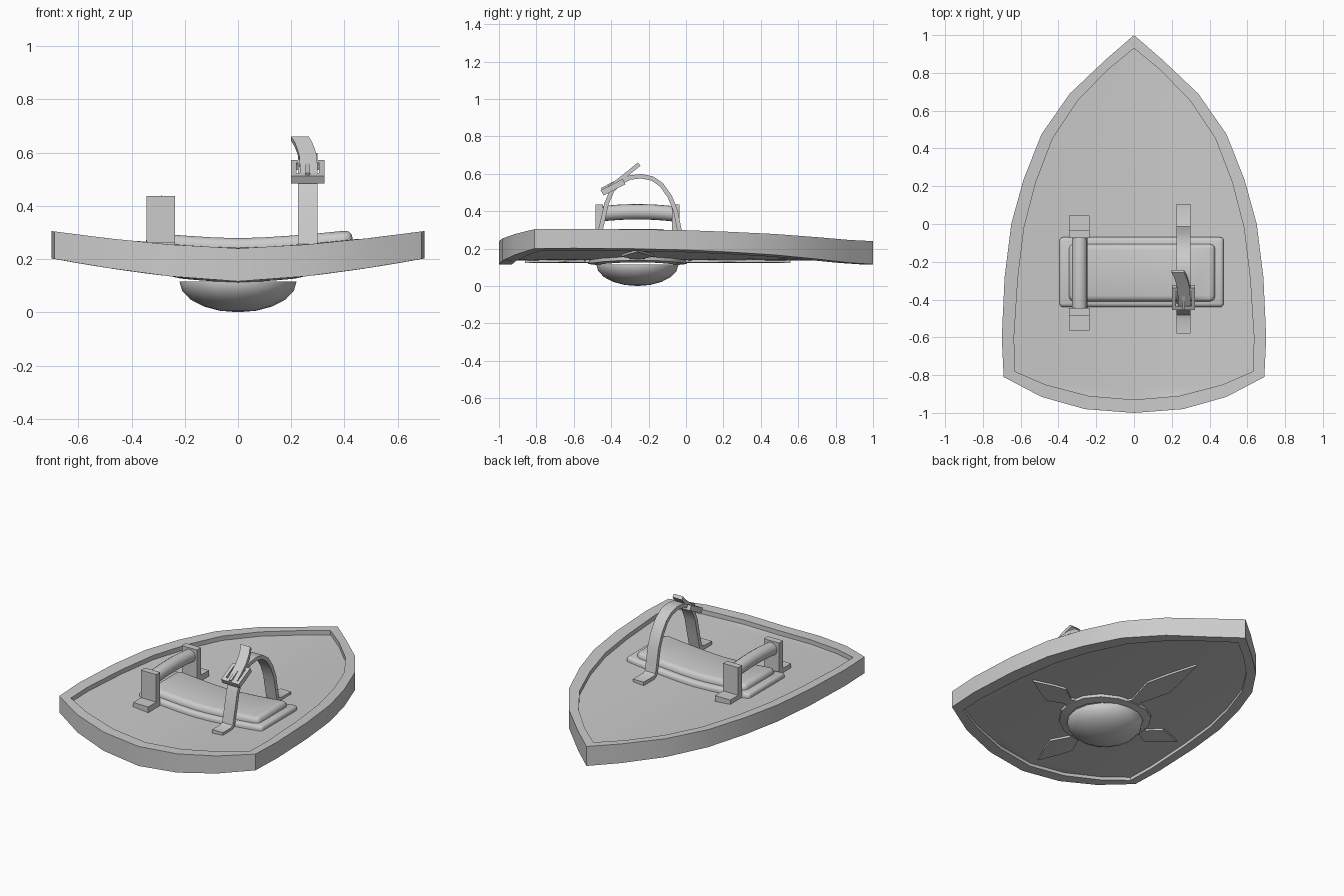
import bpy, bmesh, math
from mathutils import Vector, Matrix

cube = bpy.data.objects.get("Cube")
if cube:
    bpy.data.objects.remove(cube)

grey = bpy.data.materials.new("plain grey")
grey.use_nodes = True
GREY = (0.6, 0.6, 0.6, 1)
grey.diffuse_color = GREY
grey.node_tree.nodes["Principled BSDF"].inputs["Base Color"].default_value = GREY

CY = -0.26  # y of the boss, handle and pad centre


def bend(x, rise):
    return rise * (abs(x) / 0.7) ** 1.5


def top_z(x):
    return 0.24 + bend(x, 0.065)


def low_z(x):
    return 0.116 + bend(x, 0.086)


def finish(name, bm, angle=35):
    bmesh.ops.recalc_face_normals(bm, faces=bm.faces[:])
    mesh = bpy.data.meshes.new(name)
    bm.to_mesh(mesh)
    bm.free()
    mesh.materials.append(grey)
    ob = bpy.data.objects.new(name, mesh)
    bpy.context.collection.objects.link(ob)
    bpy.ops.object.select_all(action='DESELECT')
    ob.select_set(True)
    bpy.context.view_layer.objects.active = ob
    bpy.ops.object.shade_smooth_by_angle(angle=math.radians(angle))
    return ob


def curve_x(bm, rise):
    # slice across x, then lift to follow the curved board
    for i in range(-6, 7):
        bmesh.ops.bisect_plane(bm, geom=bm.verts[:] + bm.edges[:] + bm.faces[:],
                               plane_co=(i * 0.1, 0, 0), plane_no=(1, 0, 0))
    for v in bm.verts:
        v.co.z += bend(v.co.x, rise)


def add_box(bm, x, y, z):
    lo, hi = Vector((x[0], y[0], z[0])), Vector((x[1], y[1], z[1]))
    mat = Matrix.Translation((lo + hi) / 2) @ Matrix.Diagonal((*(hi - lo), 1))
    return bmesh.ops.create_cube(bm, size=1, matrix=mat)["verts"]


def add_prism(bm, pts, offset):
    face = bm.faces.new([bm.verts.new(p) for p in pts])
    ext = bmesh.ops.extrude_face_region(bm, geom=[face], use_keep_orig=True)
    for v in ext["geom"]:
        if isinstance(v, bmesh.types.BMVert):
            v.co += Vector(offset)


def add_band(bm, path, width, thick):
    # flat strap swept along a path of (x, y, z) points, width along x
    rings = []
    for i, p in enumerate(path):
        t = Vector(path[min(i + 1, len(path) - 1)]) - Vector(path[max(i - 1, 0)])
        n = Vector((0, -t.z, t.y)).normalized() * thick / 2
        w = Vector((width / 2, 0, 0))
        c = Vector(p)
        rings.append([bm.verts.new(q) for q in (c - w - n, c + w - n, c + w + n, c - w + n)])
    for a, b in zip(rings, rings[1:]):
        for k in range(4):
            bm.faces.new((a[k], a[k - 1], b[k - 1], b[k]))
    bm.faces.new(rings[0])
    bm.faces.new(rings[-1])


# Board outline, right half from point to foot
outer = [(0, 1), (.15, .87), (.34, .69), (.49, .475), (.585, .235), (.65, 0),
         (.685, -.28), (.7, -.6), (.69, -.81), (.49, -.915), (.26, -.98), (0, -1)]
inner = [(0, .93), (.14, .815), (.3, .65), (.43, .455), (.52, .22), (.582, -.02),
         (.615, -.29), (.635, -.6), (.63, -.78), (.47, -.85), (.24, -.91), (0, -.93)]


def loop(half):
    return half + [(-x, y) for x, y in half[-2:0:-1]]


# Rim
bm = bmesh.new()
rings = [[bm.verts.new((x, y, fz(x))) for x, y in loop(pts)]
         for pts, fz in ((outer, top_z), (inner, top_z), (inner, low_z), (outer, low_z))]
for r in range(4):
    a, b = rings[r], rings[(r + 1) % 4]
    for i in range(len(a)):
        bm.faces.new((a[i - 1], a[i], b[i], b[i - 1]))
finish("shield_rim", bm, 30)

# Curved panel inside the rim, a skin above and one below
bm = bmesh.new()
COLS = 10
for fz, off in ((top_z, -0.028), (low_z, 0.02)):
    rows = []
    for hx, y in inner:
        xs = [hx * (2 * c / COLS - 1) for c in range(COLS + 1)]
        rows.append([bm.verts.new((x, y, fz(x) + off)) for x in xs])
    for a, b in zip(rows, rows[1:]):
        for c in range(COLS):
            bm.faces.new((a[c], a[c + 1], b[c + 1], b[c]))
bmesh.ops.remove_doubles(bm, verts=bm.verts[:], dist=0.0001)
finish("shield_panel", bm)

# Domed boss on the underside
bm = bmesh.new()
bmesh.ops.create_uvsphere(bm, u_segments=16, v_segments=10, radius=1)
bmesh.ops.bisect_plane(bm, geom=bm.verts[:] + bm.edges[:] + bm.faces[:],
                       plane_co=(0, 0, 0.01), plane_no=(0, 0, 1), clear_outer=True)
for v in bm.verts:
    v.co = (v.co.x * 0.22, CY + v.co.y * 0.22, 0.115 + v.co.z * 0.115)
finish("boss_dome", bm)

# Ring around the boss
bm = bmesh.new()
SEG = 16
prof = [(0.265, 0.15), (0.265, 0.118), (0.215, 0.112), (0.215, 0.15)]
rings = [[bm.verts.new((r * math.cos(k * math.tau / SEG), CY + r * math.sin(k * math.tau / SEG), z))
          for k in range(SEG)] for r, z in prof]
for r in range(4):
    a, b = rings[r], rings[(r + 1) % 4]
    for k in range(SEG):
        bm.faces.new((a[k - 1], a[k], b[k], b[k - 1]))
for v in bm.verts:
    v.co.z += bend(v.co.x, 0.086)
finish("boss_ring", bm)

# Four spear blades radiating from the ring
for name, ang, length in (("back", 90, .82), ("front", 270, .6), ("left", 0, .54), ("right", 180, .54)):
    bm = bmesh.new()
    reach = length - 0.25
    half = [(0.24, 0.05), (0.28, 0.03), (0.25 + reach * 0.4, 0.085), (0.25 + reach * 0.65, 0.055)]
    pts = half + [(length, 0)] + [(r, -w) for r, w in half[::-1]]
    rot = Matrix.Rotation(math.radians(ang), 3, 'Z')
    add_prism(bm, [rot @ Vector((r, w, 0.124)) + Vector((0, CY, 0)) for r, w in pts], (0, 0, 0.03))
    curve_x(bm, 0.086)
    finish("blade_" + name, bm)

# Arm pad: rounded base plate and cushion
for name, x, y, z, r in (("pad_base", (-.395, .475), (-.44, -.07), (.2, .242), .02),
                         ("pad_cushion", (-.345, .43), (-.41, -.105), (.22, .278), .03)):
    bm = bmesh.new()
    add_box(bm, x, y, z)
    edges = [e for e in bm.edges if max(v.co.z for v in e.verts) > z[1] - 0.001]
    bmesh.ops.bevel(bm, geom=edges, offset=r, segments=3, affect='EDGES', profile=0.5)
    curve_x(bm, 0.065)
    finish(name, bm)

# Handle: two L brackets and a slightly bowed grip
for name, s in (("front", -1), ("back", 1)):
    bm = bmesh.new()
    section = [(.185, .2), (.305, .2), (.305, .262), (.225, .262), (.225, .437), (.185, .437)]
    add_prism(bm, [(-.343, CY + s * d, z) for d, z in section], (.107, 0, 0))
    finish("handle_bracket_" + name, bm)

bm = bmesh.new()
bmesh.ops.create_cone(bm, cap_ends=True, segments=16, radius1=.041, radius2=.041, depth=.4,
                      matrix=Matrix.Translation((-.288, CY, .385)) @ Matrix.Rotation(math.pi / 2, 4, 'X'))
for k in range(-3, 4):
    bmesh.ops.bisect_plane(bm, geom=bm.verts[:] + bm.edges[:] + bm.faces[:],
                           plane_co=(0, CY + k * 0.05, 0), plane_no=(0, 1, 0))
for v in bm.verts:
    v.co.z += 0.012 * (1 - ((v.co.y - CY) / 0.2) ** 2)
finish("handle_grip", bm)

# Arched arm strap with feet
bm = bmesh.new()
arch = [(-.58, .235), (-.5, .235), (-.47, .25), (-.45, .33), (-.425, .44), (-.395, .51), (-.35, .555),
        (-.3, .58), (-.24, .587), (-.18, .575), (-.13, .54), (-.085, .475), (-.055, .4),
        (-.04, .32), (-.025, .25), (0, .235), (.105, .235)]
add_band(bm, [(.262, y, z) for y, z in arch], .075, .024)
finish("arm_strap", bm)

# Loose strap end, curling sideways
bm = bmesh.new()
tail = [(.265, -.43, .51), (.265, -.38, .548), (.263, -.34, .58), (.255, -.305, .607),
        (.245, -.275, .632), (.232, -.25, .652)]
add_band(bm, tail, .066, .022)
finish("strap_end", bm)

# Buckle frame and pin, tilted along the strap
bm = bmesh.new()
for sx in (-1, 1):
    add_box(bm, (sx * .052 - .01, sx * .052 + .01), (-.065, .065), (-.016, .016))
for y in (-.055, .055):
    add_box(bm, (-.062, .062), (y - .011, y + .011), (-.016, .016))
add_box(bm, (-.008, .008), (-.06, .02), (.014, .026))
bmesh.ops.transform(bm, verts=bm.verts[:], matrix=Matrix.Translation((.262, -.39, .528))
                    @ Matrix.Rotation(math.radians(27), 4, 'X'))
finish("buckle", bm)
